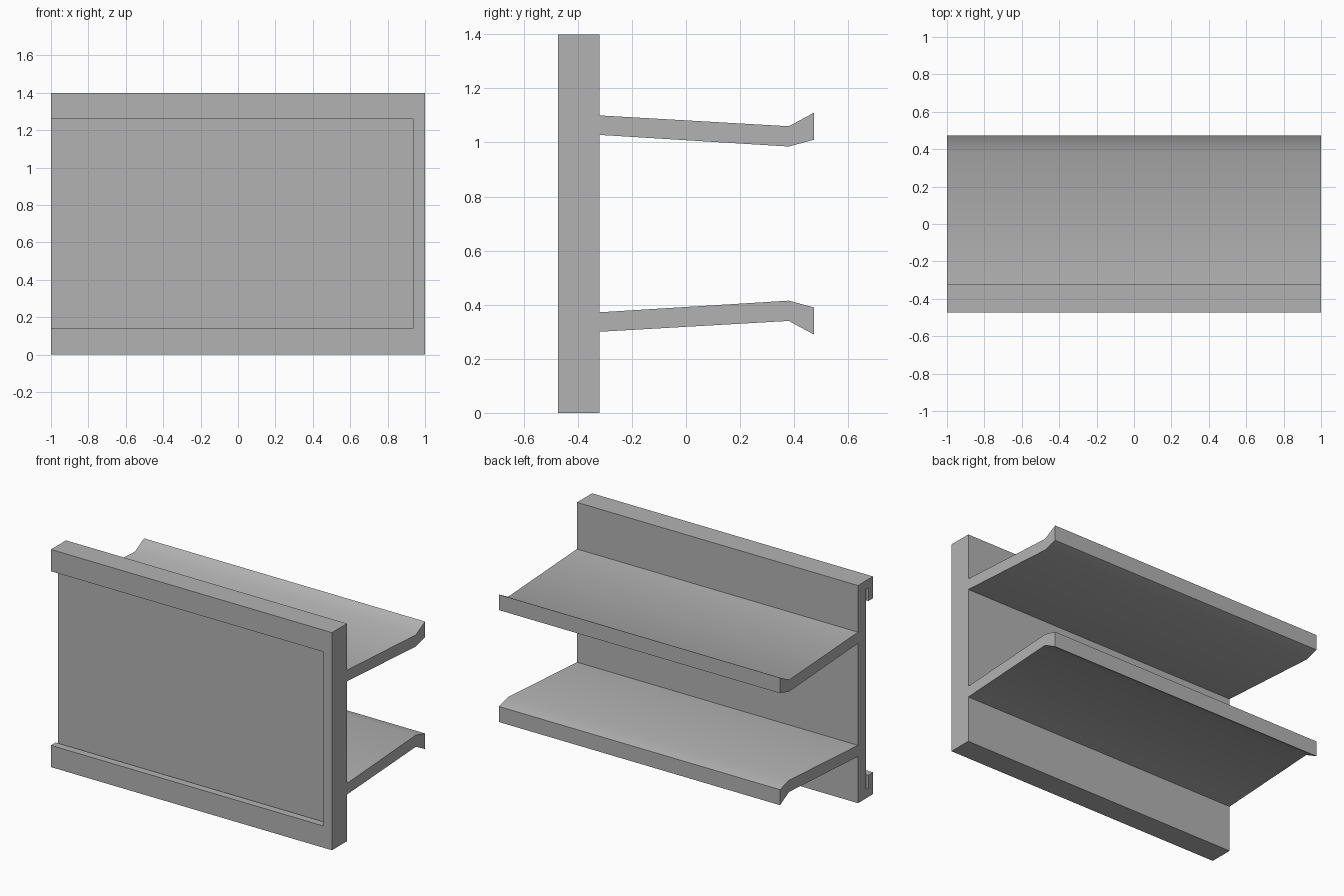
import bpy
import bmesh

cube = bpy.data.objects.get("Cube")
if cube:
    bpy.data.objects.remove(cube, do_unlink=True)

MID = 0.7       # mirror height of the section
HALF = 0.473    # half depth

grey = bpy.data.materials.new("plain_grey")
grey.use_nodes = True
colour = (0.45, 0.45, 0.45, 1)
grey.diffuse_color = colour
grey.node_tree.nodes["Principled BSDF"].inputs["Base Color"].default_value = colour


def extrude_section(name, upper_half, x0, x1):
    """Mirror a (y, z) half outline about MID and extrude it along x."""
    lower_half = [(y, 2 * MID - z) for y, z in reversed(upper_half)]
    bm = bmesh.new()
    face = bm.faces.new([bm.verts.new((x0, y, z)) for y, z in upper_half + lower_half])
    out = bmesh.ops.extrude_face_region(bm, geom=[face])
    moved = [v for v in out["geom"] if isinstance(v, bmesh.types.BMVert)]
    bmesh.ops.translate(bm, verts=moved, vec=(x1 - x0, 0, 0))
    bmesh.ops.recalc_face_normals(bm, faces=bm.faces[:])
    mesh = bpy.data.meshes.new(name)
    bm.to_mesh(mesh)
    bm.free()
    mesh.materials.append(grey)
    obj = bpy.data.objects.new(name, mesh)
    bpy.context.collection.objects.link(obj)
    return obj


# Upright plate with two flared shelf arms behind it
back = -0.32
holder = extrude_section("panel_holder", [
    (-HALF, 2 * MID), (back, 2 * MID), (back, 1.10), (0.38, 1.06), (HALF, 1.11),
    (HALF, 1.01), (0.38, 0.985), (back, 1.028),
], -1, 1)

# Undercut panel slot, open at one end and closed at the other
floor, lip = -0.40, -0.425
cutter = extrude_section("slot_cutter", [
    (-0.6, 1.26), (lip, 1.26), (lip, 1.345), (floor, 1.345),
], -1.1, 0.935)
cutter.hide_render = True

# The front-to-rear half outlines close on the mirrored lower half
cut = holder.modifiers.new("panel_slot", "BOOLEAN")
cut.operation = "DIFFERENCE"
cut.solver = "EXACT"
cut.object = cutter

bpy.ops.object.select_all(action="DESELECT")
holder.select_set(True)
bpy.context.view_layer.objects.active = holder
bpy.ops.object.modifier_apply(modifier=cut.name)
bpy.data.objects.remove(cutter, do_unlink=True)

# Soft bend on the arms, crisp edges elsewhere
bpy.ops.object.shade_smooth_by_angle(angle=0.65)
